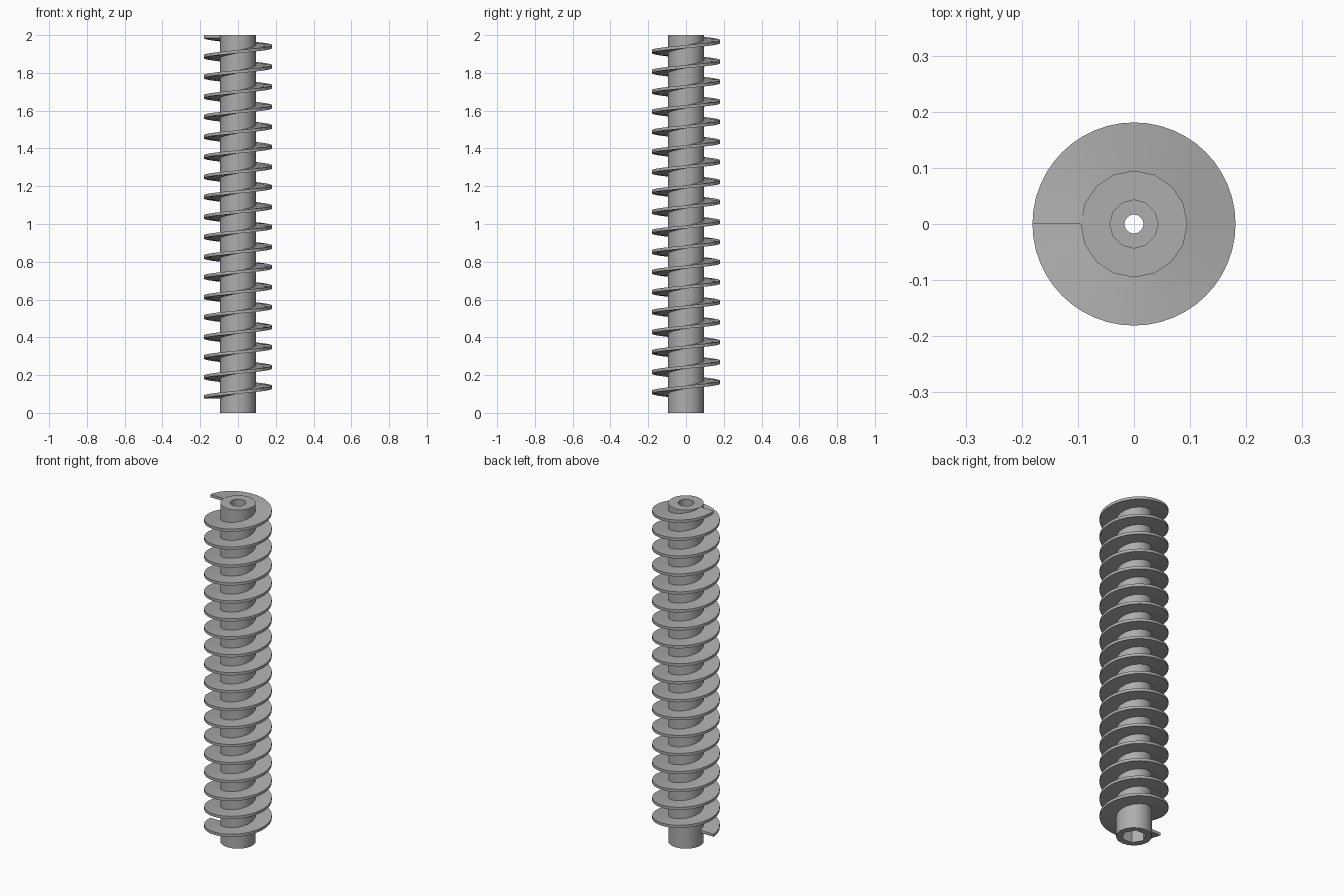
import bpy, bmesh, math

cube = bpy.data.objects.get("Cube")
if cube:
    bpy.data.objects.remove(cube, do_unlink=True)

steel = bpy.data.materials.new("grey_steel")
steel.use_nodes = True
GREY = (0.42, 0.42, 0.42, 1)
steel.diffuse_color = GREY
steel.node_tree.nodes["Principled BSDF"].inputs["Base Color"].default_value = GREY


def cylinder(name, radius, low, high, sides, turn=0.0):
    """Upright prism between two heights, with its first corner at angle turn."""
    bpy.ops.mesh.primitive_cylinder_add(
        vertices=sides, radius=radius, depth=high - low,
        location=(0, 0, (low + high) / 2), rotation=(0, 0, turn))
    obj = bpy.context.object
    obj.name = name
    obj.data.materials.append(steel)
    return obj


def smooth(obj, degrees):
    bpy.ops.object.select_all(action='DESELECT')
    obj.select_set(True)
    bpy.context.view_layer.objects.active = obj
    bpy.ops.object.shade_smooth_by_angle(angle=math.radians(degrees))


# Shaft with a round recess on top, a hex drive socket below and a through bore
shaft = cylinder("shaft", 0.095, 0, 2, 16)
cutters = [
    cylinder("top_recess", 0.043, 1.9, 2.1, 12),
    cylinder("hex_socket", 0.065, -0.1, 0.15, 6, math.pi / 6),
    cylinder("through_bore", 0.017, -0.2, 2.2, 16),
]
bpy.context.view_layer.objects.active = shaft
for cutter in cutters:
    cut = shaft.modifiers.new(cutter.name, 'BOOLEAN')
    cut.operation = 'DIFFERENCE'
    cut.solver = 'EXACT'
    cut.object = cutter
    bpy.ops.object.modifier_apply(modifier=cut.name)
    bpy.data.objects.remove(cutter, do_unlink=True)
smooth(shaft, 35)

# Helical flight: a thin rectangular section swept up from the right side
TURNS, STEPS = 18, 48
START, END, THICK = 0.075, 1.984, 0.016
INNER, OUTER = 0.088, 0.181
bm = bmesh.new()
previous = None
for i in range(TURNS * STEPS + 1):
    angle = math.pi + math.tau * i / STEPS
    z = START + (END - START) * i / (TURNS * STEPS)
    section = [bm.verts.new((r * math.cos(angle), r * math.sin(angle), z + dz))
               for r, dz in ((INNER, 0), (OUTER, 0), (OUTER, THICK), (INNER, THICK))]
    if previous:
        for a in range(4):
            b = (a + 1) % 4
            bm.faces.new((previous[a], previous[b], section[b], section[a]))
    else:
        bm.faces.new(section)
    previous = section
bm.faces.new(previous[::-1])
bmesh.ops.recalc_face_normals(bm, faces=bm.faces)
mesh = bpy.data.meshes.new("screw_flight")
bm.to_mesh(mesh)
bm.free()
mesh.materials.append(steel)
flight = bpy.data.objects.new("screw_flight", mesh)
bpy.context.collection.objects.link(flight)
smooth(flight, 35)
